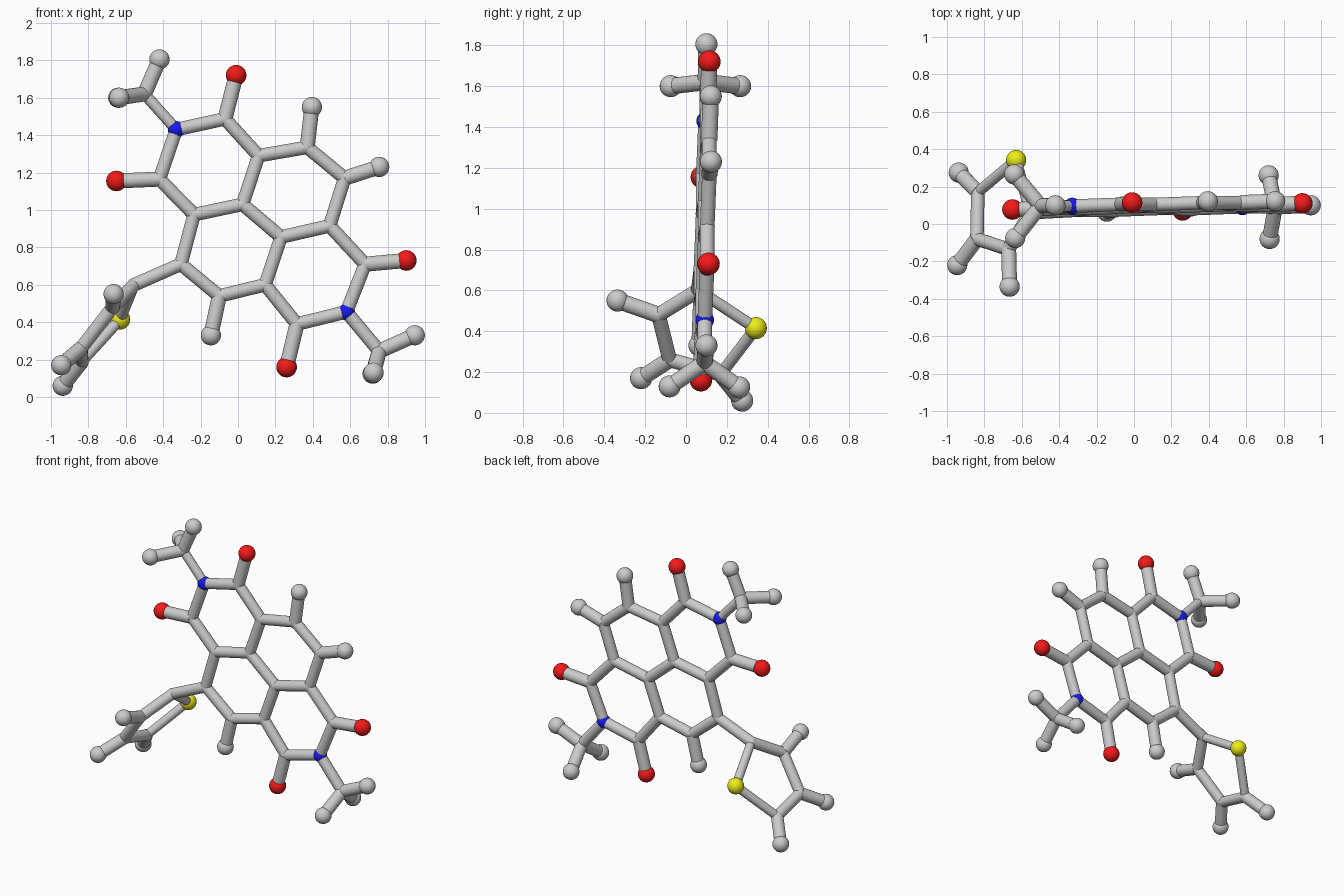
import bpy
from math import radians
from itertools import combinations
from mathutils import Vector

if "Cube" in bpy.data.objects:
    bpy.data.objects.remove(bpy.data.objects["Cube"])


def plane(x, z):
    # the fused rings lie in one slightly tilted plane
    return (x, 0.06 + 0.03 * x + 0.032 * z, z)


def colour(name, rgb):
    m = bpy.data.materials.new(name)
    m.diffuse_color = (*rgb, 1)
    m.use_nodes = True
    m.node_tree.nodes["Principled BSDF"].inputs["Base Color"].default_value = m.diffuse_color
    return m


RED = colour("red", (0.9, 0.01, 0.01))
BLUE = colour("blue", (0.01, 0.01, 0.9))
YELLOW = colour("yellow", (0.85, 0.85, 0.01))

# kind: ball radius, material
KINDS = {"carbon": (0.037, None), "hydrogen": (0.054, None), "oxygen": (0.055, RED),
         "nitrogen": (0.045, BLUE), "sulfur": (0.054, YELLOW)}

atoms = []


def add(kind, *points):
    for p in points:
        atoms.append((kind, Vector(plane(*p) if len(p) == 2 else p)))


# fused ring core
add("carbon", (-.07, 1.487), (-.42, 1.165), (-.235, .975), (.025, 1.03), (.11, 1.29),
    (.37, 1.335), (.57, 1.17), (.49, .915), (.23, .855), (.145, .60), (.315, .39),
    (.68, .71), (-.10, .54), (-.305, .71))
add("nitrogen", (-.33, 1.43), (.58, .455))
add("oxygen", (-.01, 1.72), (-.65, 1.155), (.26, .16), (.90, .73))
add("hydrogen", (.395, 1.55), (.755, 1.23), (-.145, .33))
# two methyl ends
add("carbon", (-.50, 1.62), (.755, .245))
add("hydrogen", (-.42, .10, 1.805), (-.64, .265, 1.60), (-.635, -.075, 1.60),
    (.945, .10, .33), (.72, .26, .125), (.725, -.08, .13))
# five-sided side ring
add("carbon", (-.555, .06, .60), (-.67, -.135, .48), (-.84, -.08, .26), (-.835, .17, .19))
add("sulfur", (-.63, .342, .415))
add("hydrogen", (-.665, -.335, .55), (-.945, -.22, .17), (-.937, .275, .06))


def finish(ob, name, mat=None):
    ob.name = name
    if mat:
        ob.data.materials.append(mat)
    bpy.ops.object.shade_smooth_by_angle(angle=radians(40))


# atom balls
for kind, p in atoms:
    r, mat = KINDS[kind]
    bpy.ops.mesh.primitive_uv_sphere_add(segments=24, ring_count=16, radius=r, location=p)
    finish(bpy.context.object, kind + "_ball", mat)

# bond rods between neighbours
for (ka, a), (kb, b) in combinations(atoms, 2):
    kinds = {ka, kb}
    d = b - a
    if kinds == {"hydrogen"} or d.length > (0.38 if "sulfur" in kinds else 0.31):
        continue
    r = 0.036
    if kinds & {"hydrogen", "oxygen"}:
        r = 0.040
    elif "sulfur" in kinds:
        r = 0.029
    elif "nitrogen" in kinds and d.length < 0.26:
        r = 0.030
    bpy.ops.mesh.primitive_cylinder_add(vertices=24, radius=r, depth=d.length,
                                        location=(a + b) / 2,
                                        rotation=d.to_track_quat("Z", "Y").to_euler())
    finish(bpy.context.object, "bond_rod")
